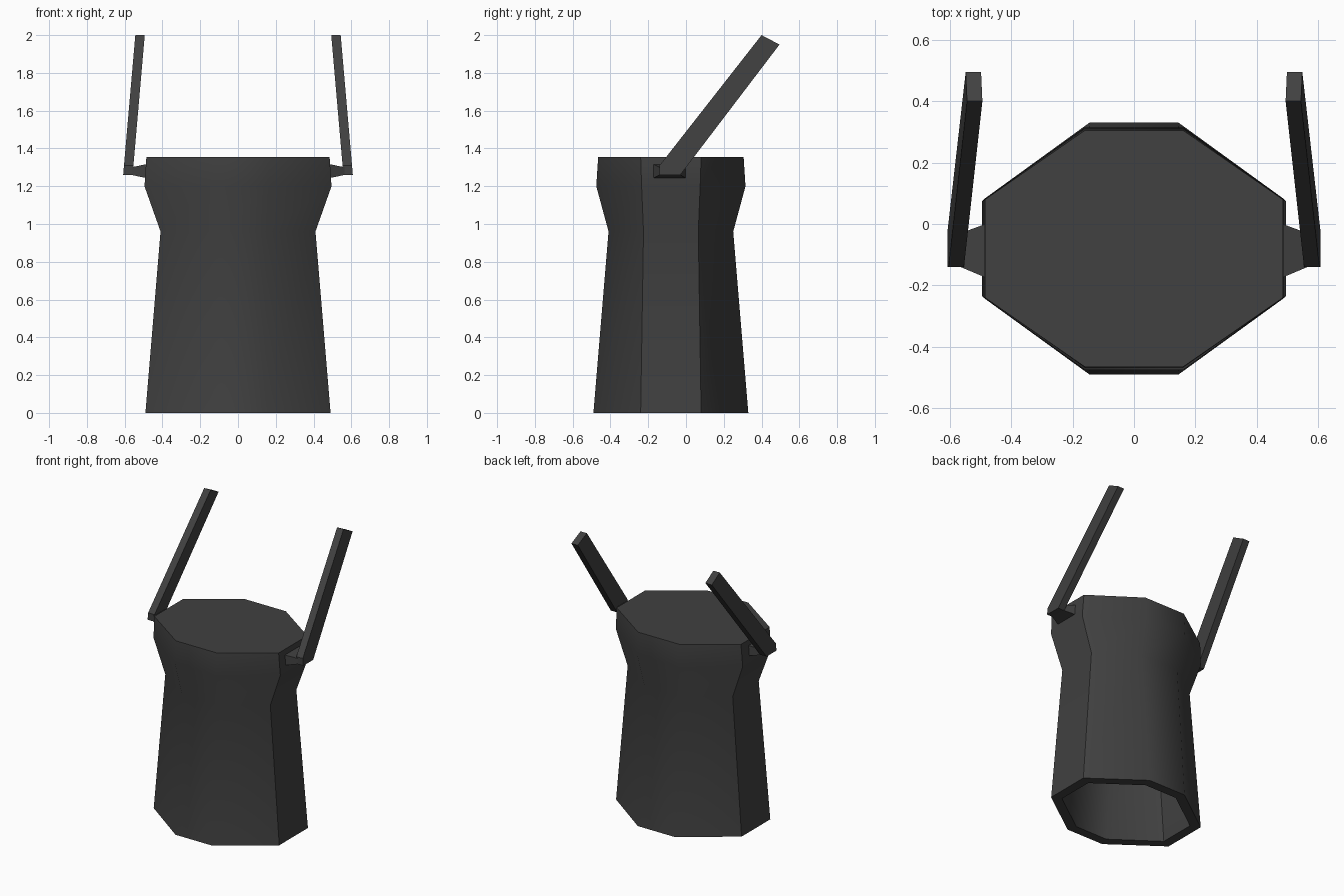
import bpy
import bmesh
import math

cube = bpy.data.objects.get("Cube")
if cube:
    bpy.data.objects.remove(cube, do_unlink=True)

charcoal = bpy.data.materials.new("charcoal")
charcoal.use_nodes = True
colour = (0.052, 0.052, 0.052, 1)
charcoal.diffuse_color = colour
charcoal.node_tree.nodes["Principled BSDF"].inputs["Base Color"].default_value = colour

CENTRE_Y = -0.08


def finish(bm, name, smooth_angle=None):
    bmesh.ops.recalc_face_normals(bm, faces=bm.faces)
    mesh = bpy.data.meshes.new(name)
    bm.to_mesh(mesh)
    bm.free()
    mesh.materials.append(charcoal)
    obj = bpy.data.objects.new(name, mesh)
    bpy.context.collection.objects.link(obj)
    if smooth_angle:
        bpy.ops.object.select_all(action='DESELECT')
        obj.select_set(True)
        bpy.context.view_layer.objects.active = obj
        bpy.ops.object.shade_smooth_by_angle(angle=math.radians(smooth_angle))
    return obj


def loft(bm, loops):
    """Skin a series of point loops and cap both ends."""
    rings = [[bm.verts.new(p) for p in loop] for loop in loops]
    for a, b in zip(rings, rings[1:]):
        for i in range(len(a)):
            j = (i + 1) % len(a)
            bm.faces.new((a[i], a[j], b[j], b[i]))
    bm.faces.new(rings[0][::-1])
    bm.faces.new(rings[-1])


def octagon(hx, hy, flat_x, flat_y, z):
    """Stretched octagon with flats on the front, back and sides."""
    pts = [(hx, -flat_y), (hx, flat_y), (flat_x, hy), (-flat_x, hy),
           (-hx, flat_y), (-hx, -flat_y), (-flat_x, -hy), (flat_x, -hy)]
    return [(x, y + CENTRE_Y, z) for x, y in pts]


# Hollow body: half width, half depth, front flat, side flat, height
outer = [(0.49, 0.41, 0.145, 0.16, 0), (0.41, 0.33, 0.15, 0.145, 0.96),
         (0.495, 0.395, 0.16, 0.155, 1.2), (0.485, 0.385, 0.16, 0.16, 1.355)]
WALL = 0.065
inner = [(hx - WALL, hy - WALL, fx - 0.02, fy - 0.03, min(z, 1.29))
         for hx, hy, fx, fy, z in outer]
bm = bmesh.new()
loft(bm, [octagon(*r) for r in inner[::-1] + outer])
finish(bm, "body_shell", 40)

# Arm side profile (y, z), leaning inward as it rises
arm_profile = [(-0.14, 1.26), (-0.03, 1.26), (0.495, 1.95), (0.40, 2.0), (-0.14, 1.31)]


def lean(z):
    return (z - 1.26) * 0.087


for side, label in ((1, "left"), (-1, "right")):
    # Tapered bracket joining the arm to the body
    bm = bmesh.new()
    loft(bm, [[(side * x, y, z) for y, z in
               ((y0, z0), (y1, z0), (y1, z1), (y0, z1))]
              for x, y0, y1, z0, z1 in ((0.47, -0.18, 0.005, 1.24, 1.32),
                                        (0.565, -0.14, -0.03, 1.26, 1.30))])
    finish(bm, label + "_bracket")

    # Slanted arm
    bm = bmesh.new()
    loft(bm, [[(side * (x - lean(z)), y, z) for y, z in arm_profile]
              for x in (0.558, 0.608)])
    finish(bm, label + "_arm")
